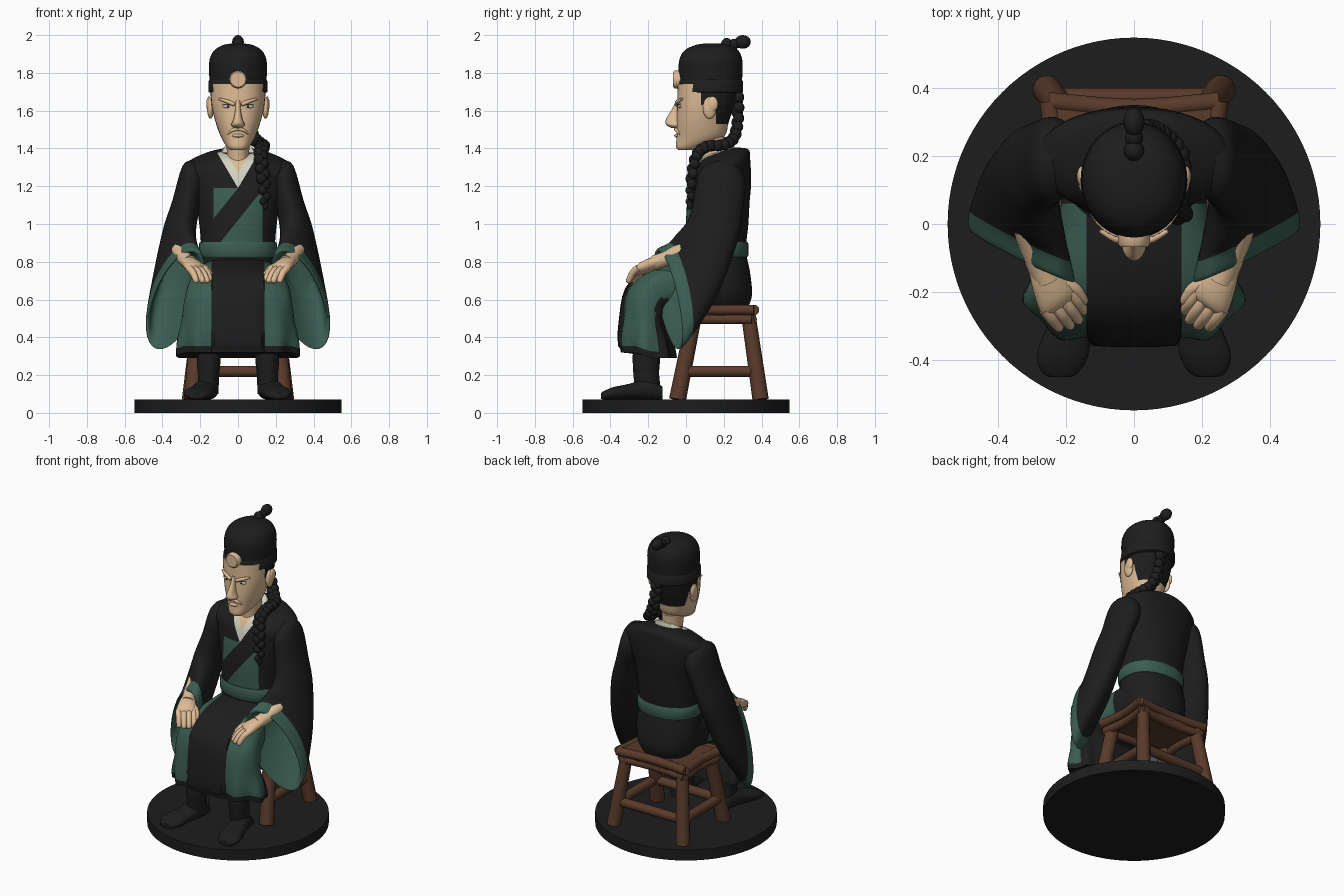
import bpy, bmesh, math
from mathutils import Vector as V, Matrix

def material(name, rgb):
    m = bpy.data.materials.new(name)
    m.diffuse_color = (*rgb, 1)
    return m

BLACK = material("black cloth", (0.0125, 0.0125, 0.013))
GREEN = material("dark green cloth", (0.043, 0.11, 0.085))
SKIN = material("skin", (0.73, 0.50, 0.30))
WOOD = material("brown wood", (0.10, 0.043, 0.023))
WHITE = material("pale collar", (0.66, 0.66, 0.54))

def finish(name, bm, mats, angle=45):
    me = bpy.data.meshes.new(name)
    bm.to_mesh(me)
    bm.free()
    for m in mats:
        me.materials.append(m)
    for p in me.polygons:
        p.use_smooth = True
    me.set_sharp_from_angle(angle=math.radians(angle))
    ob = bpy.data.objects.new(name, me)
    bpy.context.collection.objects.link(ob)
    return ob

def spline(vs, i, t):
    p0, p1, p2, p3 = (vs[max(0, min(len(vs) - 1, i + k))] for k in (-1, 0, 1, 2))
    return 0.5 * (2 * p1 + (p2 - p0) * t + (2 * p0 - 5 * p1 + 4 * p2 - p3) * t * t
                  + (3 * p1 - p0 - 3 * p2 + p3) * t ** 3)

def loft(name, rings, mats, n=32, sub=4, power=1.0, split=None, cuts=(), rule=None, warp=None, s=1):
    """Skin through elliptical rings (centre, half axis, half axis); s=-1 mirrors in x."""
    cols = [[V((r[k][0] * s, r[k][1], r[k][2])) for r in rings] for k in range(3)]
    steps = [(i, j / sub) for i in range(len(rings) - 1) for j in range(sub)] + [(len(rings) - 2, 1.0)]
    bm = bmesh.new()
    loops = []
    pw = lambda v: math.copysign(abs(v) ** power, v)
    for i, t in steps:
        c, a, b = (spline(col, i, t) for col in cols)
        loops.append([bm.verts.new(c + a * pw(math.cos(k * math.tau / n)) + b * pw(math.sin(k * math.tau / n)))
                      for k in range(n)])
    for j in range(len(loops) - 1):
        for k in range(n):
            f = bm.faces.new((loops[j][k], loops[j][(k + 1) % n], loops[j + 1][(k + 1) % n], loops[j + 1][k]))
            f.material_index = int(split is not None and j >= split * sub)
    bm.faces.new(loops[0])
    bm.faces.new(loops[-1]).material_index = int(split is not None)
    bmesh.ops.recalc_face_normals(bm, faces=bm.faces)
    for co, no in cuts:
        bmesh.ops.bisect_plane(bm, geom=bm.verts[:] + bm.edges[:] + bm.faces[:], plane_co=co, plane_no=no)
    bm.normal_update()
    if rule:
        for f in bm.faces:
            f.material_index = rule(f.calc_center_median(), f.normal)
    if warp:
        for v in bm.verts:
            v.co += V(warp(v.co))
    return finish(name, bm, mats)

def H(z, cy, rx, ry, cx=0, tilt=0):
    return ((cx, cy, z), (rx, 0, 0), (0, ry, tilt))

def tube(name, pts, radii, mat, s=1, n=14, sub=3):
    pts = [V(p) for p in pts]
    d = pts[-1] - pts[0]
    ref = V((0, 0, 1)) if abs(d.normalized().z) < 0.85 else V((1, 0, 0))
    rings = []
    for i, p in enumerate(pts):
        t = (pts[min(i + 1, len(pts) - 1)] - pts[max(i - 1, 0)]).normalized()
        a = t.cross(ref).normalized()
        rings.append((p, a * radii[i], t.cross(a) * radii[i]))
    return loft(name, rings, [mat], n, sub, s=s)

def blobs(name, items, mat):
    bm = bmesh.new()
    for c, r in items:
        bmesh.ops.create_uvsphere(bm, u_segments=20, v_segments=12, radius=1,
                                  matrix=Matrix.Translation(c) @ Matrix.Diagonal((*r, 1)))
    return finish(name, bm, [mat])

# Round base
loft("round_base", [H(0, 0, .548, .548), H(.07, 0, .548, .548)], [BLACK], n=96, sub=1)

# Stool
bm = bmesh.new()
bmesh.ops.create_cube(bm, size=1, matrix=Matrix.Translation((0, .18, .535)) @ Matrix.Diagonal((.46, .35, .06, 1)))
finish("seat_board", bm, [WOOD])
for z, hx, hy, r in ((.545, .25, .18, .028), (.495, .235, .17, .026)):
    for s in (1, -1):
        tube("seat_side_rail", [(hx, .18 - hy, z), (hx - .02, .18, z), (hx, .18 + hy, z)], [r] * 3, WOOD, s)
        y = .18 + s * hy
        tube("seat_cross_rail", [(-hx, y, z), (0, y - s * .02, z), (hx, y, z)], [r] * 3, WOOD)
for s in (1, -1):
    tube("front_leg", [(.205, .045, .52), (.243, -.045, .07)], [.04, .045], WOOD, s)
    tube("back_leg", [(.205, .33, .52), (.255, .395, .07)], [.038, .043], WOOD, s)
    tube("side_stretcher", [(.235, -.01, .22), (.238, .37, .22)], [.03] * 2, WOOD, s)
for y in (-.01, .37):
    tube("cross_stretcher", [(-.235, y, .22), (.235, y, .22)], [.03] * 2, WOOD)

# Torso with crossed lapel, green tunic, pale neckline and bare throat
def torso_rule(c, n):
    if n.y > -.1 or c.z < .86 or c.y > .17:
        return 0
    if c.z > 1.27 + 1.7 * abs(c.x):
        return 3
    if c.z > 1.19 + 1.7 * abs(c.x):
        return 2
    up, low = 1.19 + 1.25 * c.x, 1.02 + 1.25 * c.x
    if abs(c.x) < .13 and c.z < 1.19 and (c.z > up or c.z < low):
        return 1
    return 0

loft("robe_torso", [H(.56, .19, .15, .14), H(.63, .18, .195, .17), H(.75, .17, .205, .168), H(.86, .16, .195, .158),
                    H(1.0, .165, .205, .165), H(1.12, .172, .225, .165), H(1.22, .185, .255, .16),
                    H(1.31, .19, .28, .15, 0, .03), H(1.365, .2, .18, .13, 0, .03), H(1.385, .19, .09, .075, 0, .02)],
     [BLACK, GREEN, WHITE, SKIN], n=40, power=.9, rule=torso_rule,
     cuts=[((.13, 0, 0), (1, 0, 0)), ((-.13, 0, 0), (1, 0, 0)), ((0, 0, 1.19), (0, 0, 1)),
           ((0, 0, 1.19), (1.7, 0, -1)), ((0, 0, 1.19), (-1.7, 0, -1)),
           ((0, 0, 1.27), (1.7, 0, -1)), ((0, 0, 1.27), (-1.7, 0, -1)),
           ((0, 0, 1.19), (1.25, 0, -1)), ((0, 0, 1.02), (1.25, 0, -1))])
loft("belt", [H(.825, .16, .2, .165), H(.835, .16, .207, .17), H(.895, .16, .207, .17), H(.905, .16, .2, .165)],
     [GREEN], sub=1, power=.9)
loft("pale_collar", [((0, .155, 1.28), (.115, 0, 0), (0, .105, .08)), ((0, .155, 1.365), (.092, 0, 0), (0, .1, .07)),
                     ((0, .155, 1.372), (.078, 0, 0), (0, .088, .062))], [WHITE], sub=2)

# Skirt over the lap and knees, with a black middle panel
def folds(co):
    w = max(0, min(1, (.62 - co.z) / .3))
    side = .014 * w * math.cos(45 * co.x) if abs(co.x) > .14 else 0
    panel = -.012 if abs(co.x) < .139 and co.y < -.2 and co.z > .31 else 0
    lift = .03 * max(0, min(1, (-.18 - co.y) / .1)) if co.z < .36 else 0
    return (.012 * w * math.sin(50 * co.y) * (1 if co.x > 0 else -1) * (abs(co.x) > .2), panel + side, lift)

def skirt_rule(c, n):
    return int(abs(c.x) > .14 and c.y < .06 and c.z > .325 and n.y < .4 and n.z > -.6)

loft("skirt", [((0, .16, .70), (.2, 0, 0), (0, 0, .14)), ((0, 0, .68), (.225, 0, 0), (0, 0, .135)),
               ((0, -.14, .65), (.265, 0, 0), (0, -.05, .12)), ((0, -.2, .58), (.285, 0, 0), (0, -.11, .08)),
               ((0, -.22, .48), (.295, 0, 0), (0, -.125, 0)), ((0, -.21, .38), (.315, 0, 0), (0, -.14, 0)),
               ((0, -.20, .29), (.318, 0, 0), (0, -.145, 0))],
     [BLACK, GREEN], n=64, power=.75, rule=skirt_rule, warp=folds,
     cuts=[((.14, 0, 0), (1, 0, 0)), ((-.14, 0, 0), (1, 0, 0)), ((0, 0, .325), (0, 0, 1)), ((0, .06, 0), (0, 1, 0))])

for s in (1, -1):
    # Wide bell sleeves with a green cuff and lining
    cuff = V((.33, -.09, .605))
    a, b = V((-.10, -.06, .265)), V((.12, .05, .03))
    rings = [((.19, .2, 1.29), (0, -.08, 0), (.05, 0, .05)), ((.235, .19, 1.235), (0, -.125, .02), (.06, 0, .07)),
             ((.275, .17, 1.10), (-.01, -.13, .03), (.072, 0, .025)), ((.31, .14, .96), (-.02, -.13, .06), (.085, .01, .02)),
             ((.325, .055, .78), (-.06, -.11, .16), (.105, .035, .03)),
             (cuff + V((.005, .055, .042)), a * .95, b * .96), (cuff, a, b), (cuff + V((0, .006, 0)), a * .92, b * .88),
             (cuff + V((.005, .07, .06)), a * .7, b * .75), (cuff + V((.0, .14, .14)), a * .35, b * .5)]
    loft("sleeve", rings, [BLACK, GREEN], s=s, split=5)
    # Hands resting on the knees
    d, p = V((-.59, -.8, 0)), V((.8, -.59, 0))
    k0 = V((.226, -.222, .768))
    tube("forearm", [(.31, -.01, .86), (.28, -.11, .815), (.255, -.165, .795)], [.045, .04, .04], SKIN, s)
    loft("palm", [((.277, -.125, .805), p * .038, (0, 0, .028)), ((.257, -.165, .793), p * .05, (0, 0, .035)),
                  (k0, p * .062, V((0, 0, .03)) + d * .01), (k0 + d * .03 - V((0, 0, .022)), p * .055, (0, 0, .018))],
         [SKIN], n=20, s=s)
    for i in range(4):
        base = k0 + p * (-.045 + .03 * i)
        ln = (.07, .085, .087, .075)[3 - i]
        tube("finger", [base, base + d * ln * .55 - V((0, 0, .024)), base + d * ln - V((0, 0, .07)),
                        base + d * ln * 1.02 - V((0, 0, .08))], [.02, .019, .015, .006], SKIN, s, n=10)
    tube("thumb", [(.22, -.165, .78), (.175, -.19, .765), (.147, -.225, .735), (.143, -.232, .728)],
         [.022, .019, .015, .006], SKIN, s, n=10)
    # Boots
    loft("boot_shaft", [H(.1, -.2, .055, .07, .158), H(.2, -.21, .056, .068, .156), H(.27, -.21, .062, .072, .155),
                        H(.5, -.2, .07, .08, .155)], [BLACK], s=s)
    loft("boot_foot", [((.16, -.125, .105), (.045, 0, 0), (0, 0, .034)), ((.165, -.2, .125), (.062, 0, 0), (0, 0, .055)),
                       ((.19, -.3, .112), (.066, 0, 0), (0, 0, .042)), ((.21, -.385, .103), (.076, 0, 0), (0, 0, .033)),
                       ((.216, -.435, .093), (.055, 0, 0), (0, 0, .022)), ((.217, -.45, .09), (.03, 0, 0), (0, 0, .015))],
         [BLACK], power=.9, s=s)

# Head, with hair at the back and sideburns
def head_rule(c, n):
    return int((c.y > .16 and c.z > 1.53) or (c.y > .08 and c.z > 1.63))

loft("neck", [H(1.26, .15, .06, .075), H(1.36, .14, .058, .07), H(1.46, .135, .065, .08)], [SKIN])
loft("head", [H(1.392, -.002, .04, .04), H(1.41, .02, .06, .073), H(1.46, .075, .09, .125), H(1.54, .088, .119, .138),
              H(1.63, .105, .14, .152), H(1.74, .12, .148, .165)], [SKIN, BLACK], power=.9, rule=head_rule,
     cuts=[((0, .16, 0), (0, 1, 0)), ((0, .08, 0), (0, 1, 0)), ((0, 0, 1.53), (0, 0, 1)), ((0, 0, 1.63), (0, 0, 1))])
loft("nose", [H(1.655, -.04, .012, .012), H(1.61, -.048, .014, .025), H(1.555, -.062, .024, .044),
              H(1.525, -.06, .036, .045), H(1.508, -.05, .02, .025)], [SKIN], n=16)
blobs("lips", [((0, -.047, 1.468), (.03, .016, .01))], SKIN)
for s in (1, -1):
    blobs("ear", [((s * .146, .125, 1.615), (.018, .036, .058)), ((s * .154, .14, 1.635), (.014, .03, .04))], SKIN)
    blobs("eye", [((s * .056, -.032, 1.622), (.026, .012, .009))], WHITE)
    blobs("pupil", [((s * .054, -.042, 1.622), (.006, .004, .006))], BLACK)
    tube("brow", [(.018, -.05, 1.632), (.055, -.044, 1.648), (.1, -.02, 1.662)], [.01, .011, .006], SKIN, s, n=10)
    tube("lash_line", [(.028, -.047, 1.627), (.055, -.044, 1.633), (.085, -.03, 1.635)], [.002] * 3, BLACK, s, n=6)
    tube("moustache", [(.0, -.055, 1.503), (.03, -.05, 1.496), (.056, -.035, 1.475)], [.009, .009, .003], SKIN, s, n=10)

# Hat with brim band, front disc and top knot
loft("hat_band", [H(1.695, .13, .15, .165), H(1.70, .13, .157, .172), H(1.755, .13, .157, .172), H(1.765, .13, .15, .165)],
     [BLACK], n=40, sub=1)
loft("hat_crown", [H(1.75, .13, .15, .166), H(1.83, .13, .154, .17), H(1.885, .132, .146, .162), H(1.925, .135, .12, .135),
                   H(1.95, .14, .07, .08), H(1.956, .14, .015, .02)], [BLACK], n=40)
loft("hat_disc", [((0, -.03, 1.765), (.047, 0, 0), (0, 0, .047)), ((0, -.06, 1.765), (.047, 0, 0), (0, 0, .047)),
                  ((0, -.068, 1.765), (.04, 0, 0), (0, 0, .04))], [SKIN], n=28, sub=1)
blobs("top_knot", [((0, .215, 1.95), (.03, .03, .035)), ((0, .255, 1.952), (.026, .03, .028)),
                   ((0, .30, 1.964), (.031, .043, .036))], BLACK)

# Braid from the nape over one shoulder
path = [V(p) for p in ((.02, .275, 1.69), (.04, .275, 1.56), (.08, .255, 1.46), (.125, .2, 1.42), (.13, .11, 1.41),
                       (.12, .055, 1.36), (.135, .03, 1.24), (.145, .02, 1.10))]
beads = []
for i in range(len(path) - 1):
    for j in range(5):
        q = spline(path, i, j / 5)
        side = .01 if (i + j) % 2 else -.01
        r = .029 if i < 6 else .029 - .0025 * j
        beads.append((q + V((side, side * .4, 0)), (r, r, r * 1.05)))
beads.append((path[-1], (.015, .015, .025)))
blobs("braid", beads, BLACK)
